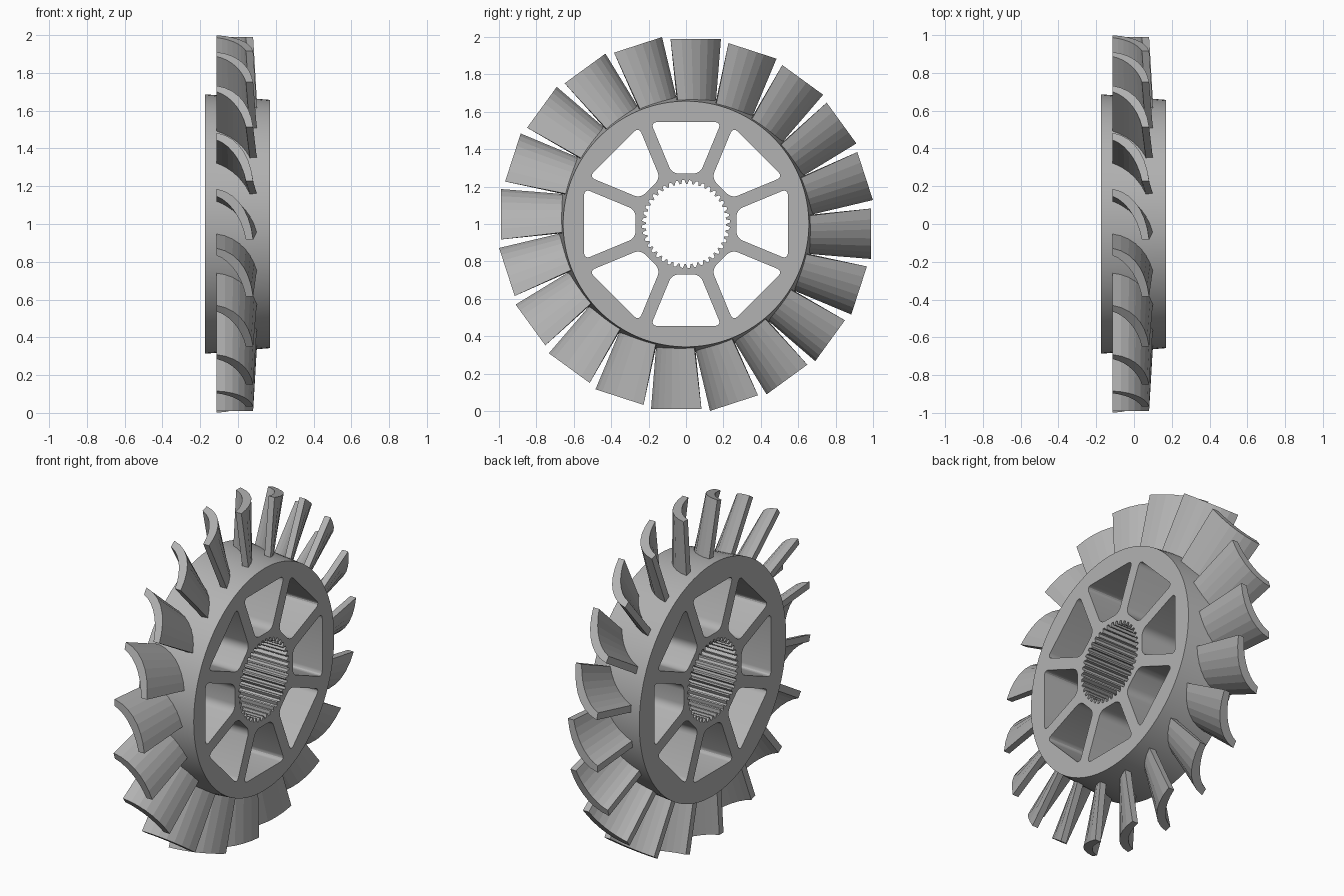
import bpy
import bmesh
from math import sin, cos, tan, pi, radians
from mathutils import Matrix, Vector
from mathutils.geometry import interpolate_bezier

cube = bpy.data.objects.get("Cube")
if cube:
    bpy.data.objects.remove(cube, do_unlink=True)

BLADES, WINDOWS, TEETH = 20, 8, 40
HALF_DEPTH = 0.1725
CENTRE = Vector((0, 0, 1))

metal = bpy.data.materials.new("grey metal")
metal.use_nodes = True
colour = (0.45, 0.45, 0.45, 1)
metal.diffuse_color = colour
metal.node_tree.nodes["Principled BSDF"].inputs["Base Color"].default_value = colour


def polar(radius, angle):
    return Vector((radius * sin(angle), radius * cos(angle), 0))


def rounded(corners, cut):
    """Replace each corner of a polygon by a short curve."""
    points = []
    for i, corner in enumerate(corners):
        before = corner + (corners[i - 1] - corner).normalized() * cut
        after = corner + (corners[(i + 1) % len(corners)] - corner).normalized() * cut
        points += interpolate_bezier(before, before.lerp(corner, 0.6),
                                     after.lerp(corner, 0.6), after, 6)
    return points


def add_loop(curve, points):
    spline = curve.splines.new('POLY')
    spline.points.add(len(points) - 1)
    for target, p in zip(spline.points, points):
        target.co = (p.x, p.y, 0, 1)
    spline.use_cyclic_u = True


# Disc outline: rim, spoke windows and toothed bore
outline = bpy.data.curves.new("disc_outline", 'CURVE')
outline.dimensions = '2D'
outline.fill_mode = 'BOTH'
outline.extrude = HALF_DEPTH
add_loop(outline, [polar(0.67, 2 * pi * i / 96) for i in range(96)])

half = pi / WINDOWS
spoke = 0.034 / cos(half)
corners = []
for r, side in ((0.27, -1), (0.545, -1), (0.545, 1), (0.27, 1)):
    corners.append(Vector((side * (r * tan(half) - spoke), r, 0)))
window = rounded(corners, 0.035)
for i in range(WINDOWS):
    turn = Matrix.Rotation(2 * pi * i / WINDOWS, 3, 'Z')
    add_loop(outline, [turn @ p for p in window])

bore = []
for i in range(TEETH):
    for step, r in ((0.0, 0.215), (0.25, 0.215), (0.45, 0.235), (0.8, 0.235)):
        bore.append(polar(r, 2 * pi * (i + step) / TEETH))
add_loop(outline, bore)

# Disc solid: extruded outline with a slightly tapered rim, axis along x
helper = bpy.data.objects.new("disc_outline", outline)
bpy.context.collection.objects.link(helper)
depsgraph = bpy.context.evaluated_depsgraph_get()
disc_mesh = bpy.data.meshes.new_from_object(helper.evaluated_get(depsgraph))
bpy.data.objects.remove(helper, do_unlink=True)

bm = bmesh.new()
bm.from_mesh(disc_mesh)
bmesh.ops.remove_doubles(bm, verts=bm.verts, dist=0.0005)
for v in bm.verts:
    radius = v.co.xy.length
    if radius > 0.6:
        wanted = 0.657 if v.co.z > 0 else 0.687
        v.co.xy *= wanted / radius
    v.co = Vector((v.co.z - 0.0025, v.co.x, v.co.y))
bmesh.ops.recalc_face_normals(bm, faces=bm.faces)
bm.to_mesh(disc_mesh)
bm.free()
disc_mesh.materials.clear()
disc_mesh.materials.append(metal)
disc = bpy.data.objects.new("disc", disc_mesh)
disc.location = CENTRE
bpy.context.collection.objects.link(disc)
bpy.context.view_layer.objects.active = disc
disc.select_set(True)
bpy.ops.object.shade_smooth_by_angle(angle=radians(25))
disc.select_set(False)


# Blade: curved section lofted from root to tip
def section(height, back, front):
    """Closed blade section from its convex and hollow sides."""
    sides = [interpolate_bezier(*[Vector((x, y, height)) for x, y in side], 8)
             for side in (back, front)]
    return sides[0] + sides[1][::-1]


root = section(0.62,
               ((-0.115, 0.157), (0.0, 0.14), (0.075, 0.06), (0.102, -0.04)),
               ((-0.115, 0.117), (-0.04, 0.09), (0.03, 0.03), (0.065, -0.045)))
tip = section(0.99,
              ((-0.115, 0.187), (0.0, 0.165), (0.065, 0.06), (0.08, -0.083)),
              ((-0.115, 0.147), (-0.04, 0.12), (0.02, 0.03), (0.042, -0.083)))

bm = bmesh.new()
low = [bm.verts.new(p) for p in root]
high = [bm.verts.new(p) for p in tip]
bm.faces.new(low)
bm.faces.new(high)
for i in range(len(low)):
    bm.faces.new((low[i - 1], low[i], high[i], high[i - 1]))
bmesh.ops.recalc_face_normals(bm, faces=bm.faces)
blade_mesh = bpy.data.meshes.new("blade")
bm.to_mesh(blade_mesh)
bm.free()
blade_mesh.materials.append(metal)

# Ring of blades
for i in range(BLADES):
    blade = bpy.data.objects.new(f"blade_{i + 1:02d}", blade_mesh)
    blade.location = CENTRE
    blade.rotation_euler.x = 2 * pi * i / BLADES
    bpy.context.collection.objects.link(blade)
